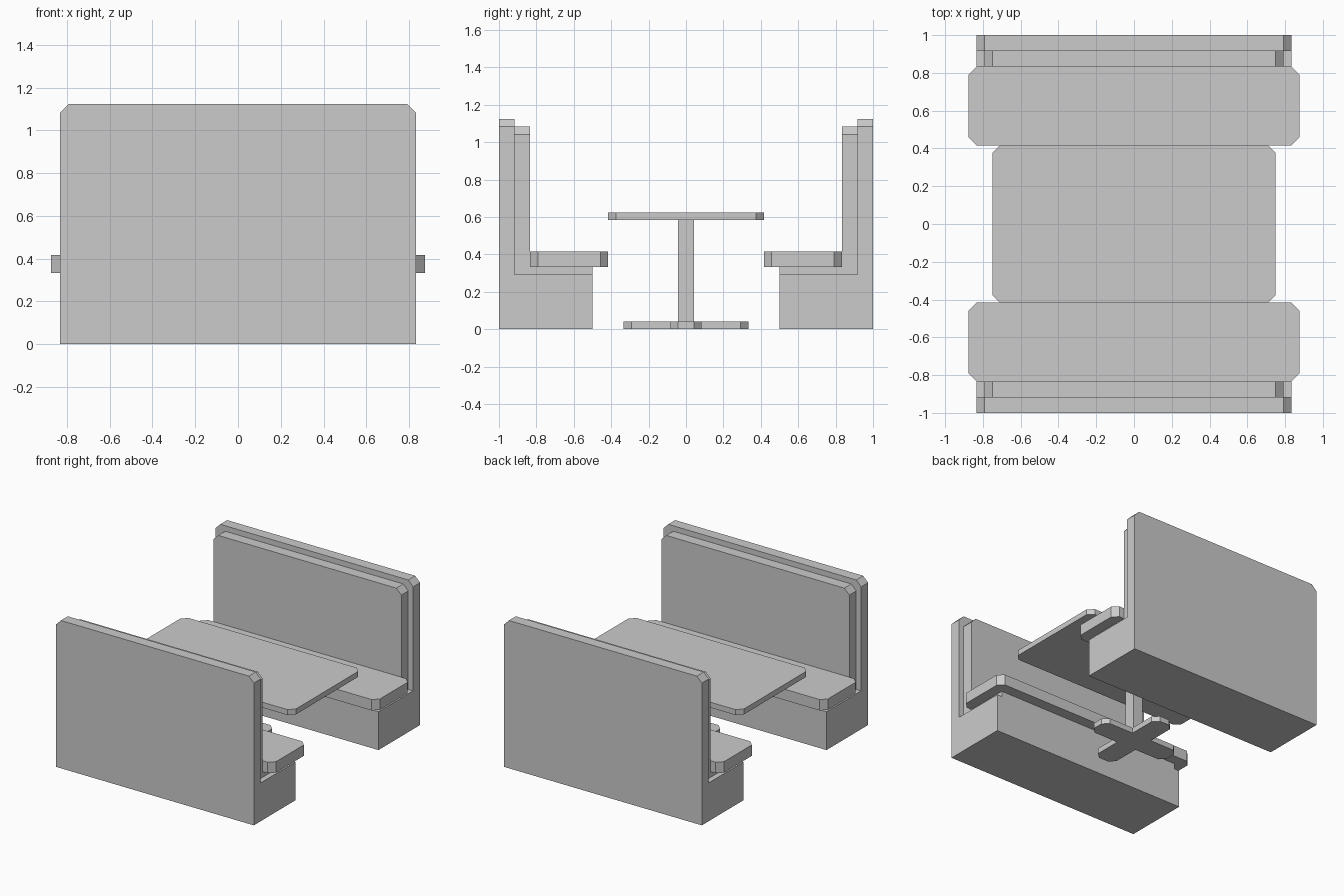
import bpy, bmesh
from math import pi
from mathutils import Vector

if "Cube" in bpy.data.objects:
    bpy.data.objects.remove(bpy.data.objects["Cube"])

U = 1 / 24  # modelling grid step


def prism(name, profile, start, depth, chamfer=None):
    """Extrude a flat profile; chamfer the edges whose end points satisfy the test."""
    bm = bmesh.new()
    base = bm.faces.new([bm.verts.new(Vector(p) * U + Vector(start) * U) for p in profile])
    ext = bmesh.ops.extrude_face_region(bm, geom=[base], use_keep_orig=False)
    top = [v for v in ext["geom"] if isinstance(v, bmesh.types.BMVert)]
    bmesh.ops.translate(bm, verts=top, vec=Vector(depth) * U)
    if not any(len(f.verts) == len(profile) and not any(v in top for v in f.verts) for f in bm.faces):
        bm.faces.new([v for v in bm.verts if v not in top])
    bmesh.ops.recalc_face_normals(bm, faces=bm.faces)
    if chamfer:
        edges = [e for e in bm.edges if chamfer(e.verts[0].co / U, e.verts[1].co / U)]
        bmesh.ops.bevel(bm, geom=edges, offset=U, segments=1, profile=0.5, affect='EDGES')
    me = bpy.data.meshes.new(name)
    bm.to_mesh(me)
    bm.free()
    ob = bpy.data.objects.new(name, me)
    bpy.context.collection.objects.link(ob)
    return ob


def slab(name, hx, y0, y1, z0, z1, chamfer=None):
    pts = [(-hx, y0, 0), (hx, y0, 0), (hx, y1, 0), (-hx, y1, 0)]
    return prism(name, pts, (0, 0, z0), (0, 0, z1 - z0), chamfer)


def l_shape(name, hx, y0, y1, y2, z0, z1, z2):
    """L section running along x, with the two upper corners cut off."""
    pts = [(0, y0, z0), (0, y2, z0), (0, y2, z1), (0, y1, z1), (0, y1, z2), (0, y0, z2)]
    return prism(name, pts, (-hx, 0, 0), (2 * hx, 0, 0),
                 lambda a, b: min(a.z, b.z) > z2 - 0.1 and abs(a.x - b.x) < 0.1)


def upright(a, b):
    return abs(a.z - b.z) > 0.1


# Two facing benches: outer shell, inner lining and seat board
for side, turn in (("front", 0), ("back", pi)):
    for ob in (
        l_shape(side + "_bench_shell", 20, -24, -22, -12, 0, 7, 27),
        l_shape(side + "_bench_lining", 19, -22, -20, -12, 7, 8, 26),
        slab(side + "_seat", 21, -20, -10, 8, 10, upright),
    ):
        ob.rotation_euler.z = turn

# Table top and post
slab("table_top", 18, -10, 10, 14, 15, upright)
slab("table_post", 1, -1, 1, 1, 14)

# Cross-shaped table foot, chamfered at the arm ends
arm = [(2, 2), (2, 8), (-2, 8), (-2, 2), (-8, 2), (-8, -2),
       (-2, -2), (-2, -8), (2, -8), (2, -2), (8, -2), (8, 2)]
prism("table_foot", [(x, y, 0) for x, y in arm], (0, 0, 0), (0, 0, 1),
      lambda a, b: upright(a, b) and max(abs(a.x), abs(a.y)) > 7)
